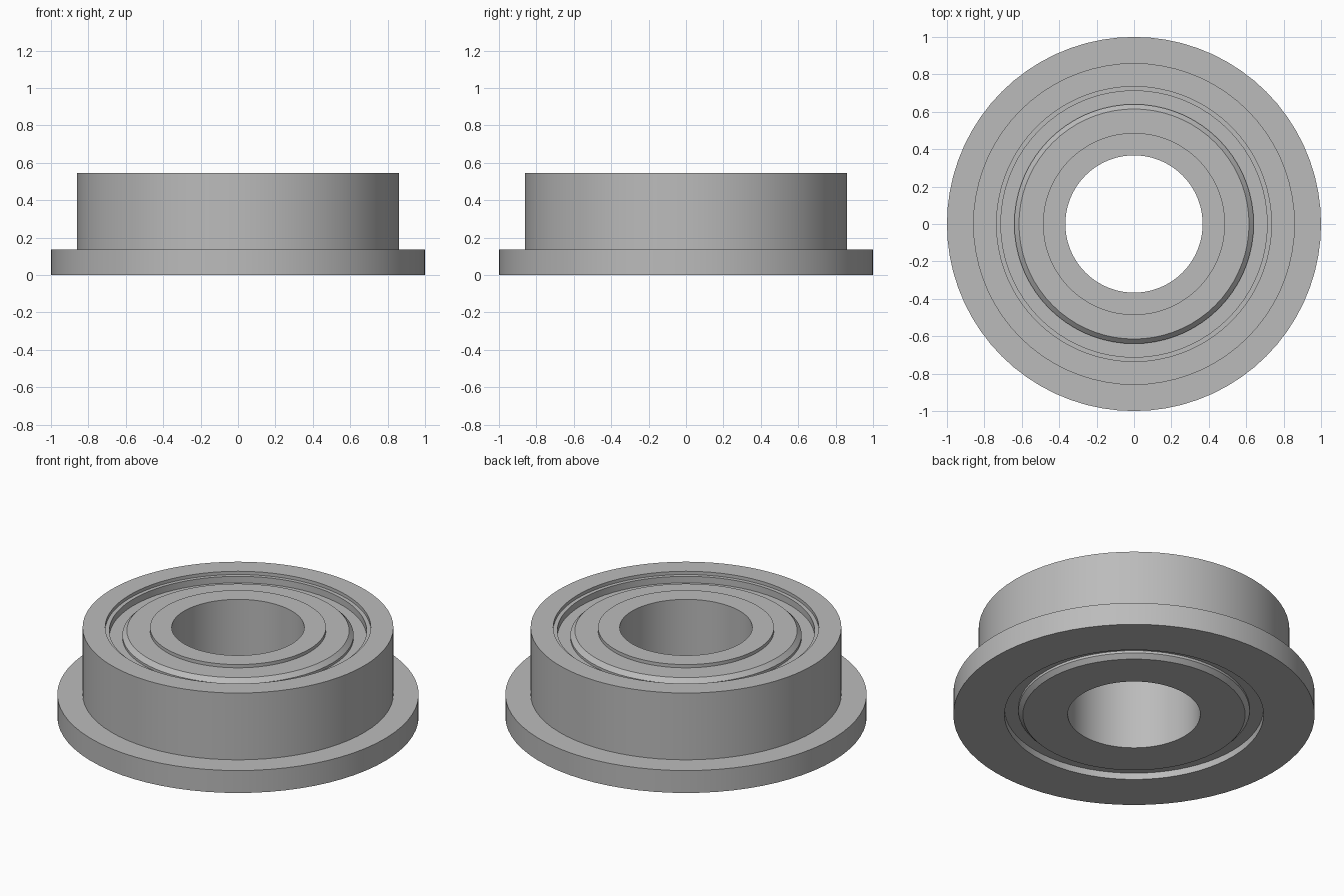
import bpy, bmesh, math

cube = bpy.data.objects.get("Cube")
if cube:
    bpy.data.objects.remove(cube, do_unlink=True)

HEIGHT = 0.545
SEGMENTS = 72

steel = bpy.data.materials.new("brushed_steel_grey")
steel.use_nodes = True
GREY = (0.5, 0.5, 0.5, 1)
steel.diffuse_color = GREY
steel.node_tree.nodes["Principled BSDF"].inputs["Base Color"].default_value = GREY


def lathe(name, profile):
    """Spin a closed (radius, z) profile around the z axis."""
    bm = bmesh.new()
    rings = []
    for i in range(SEGMENTS):
        a = 2 * math.pi * i / SEGMENTS
        rings.append([bm.verts.new((r * math.cos(a), r * math.sin(a), z)) for r, z in profile])
    n = len(profile)
    for i in range(SEGMENTS):
        here, there = rings[i], rings[(i + 1) % SEGMENTS]
        for j in range(n):
            k = (j + 1) % n
            bm.faces.new((here[j], there[j], there[k], here[k]))
    bmesh.ops.recalc_face_normals(bm, faces=bm.faces)
    mesh = bpy.data.meshes.new(name)
    bm.to_mesh(mesh)
    bm.free()
    mesh.materials.append(steel)
    obj = bpy.data.objects.new(name, mesh)
    bpy.context.collection.objects.link(obj)
    bpy.ops.object.select_all(action="DESELECT")
    obj.select_set(True)
    bpy.context.view_layer.objects.active = obj
    bpy.ops.object.shade_smooth_by_angle(angle=math.radians(25))
    return obj


# Outer race with flange and a stepped seat for the shields
lathe("outer_race", [
    (0.717, 0), (1.0, 0), (1.0, 0.137), (0.86, 0.137), (0.86, HEIGHT),
    (0.735, HEIGHT), (0.735, HEIGHT - 0.02), (0.712, HEIGHT - 0.02),
    (0.712, HEIGHT - 0.06), (0.717, 0.06)])

# Inner race around the bore
lathe("inner_race", [(0.367, 0), (0.487, 0), (0.487, HEIGHT), (0.367, HEIGHT)])


def shield(name, face, direction):
    """Flat annular cover with a sloped rim and a recessed groove floor."""
    lathe(name, [
        (0.48, face), (0.615, face), (0.64, face - direction * 0.025),
        (0.64, face - direction * 0.04), (0.72, face - direction * 0.04),
        (0.72, face - direction * 0.07), (0.48, face - direction * 0.07)])


shield("top_shield", HEIGHT - 0.02, 1)
shield("bottom_shield", 0, -1)
